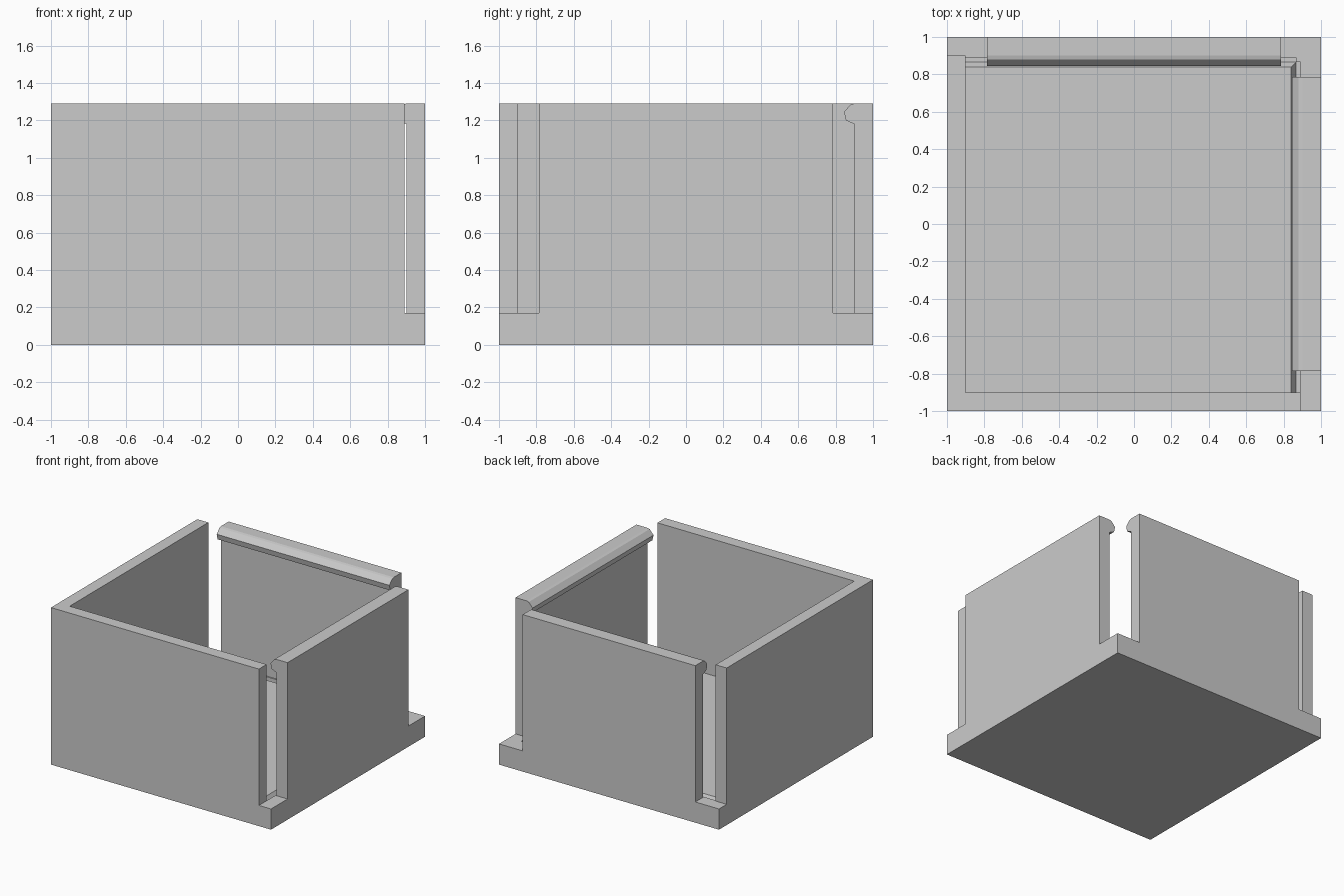
import bpy, bmesh
from mathutils import Vector

cube = bpy.data.objects.get("Cube")
if cube:
    bpy.data.objects.remove(cube, do_unlink=True)

grey = bpy.data.materials.new("plain_grey")
grey.use_nodes = True
grey.diffuse_color = (0.6, 0.6, 0.6, 1)
grey.node_tree.nodes["Principled BSDF"].inputs["Base Color"].default_value = (0.6, 0.6, 0.6, 1)

HEIGHT, FLOOR, INNER, END = 1.29, 0.17, 0.9, 0.785


def prism(name, profile, axis, start, stop):
    """Extrude a 2D profile along an axis; for x and y the profile is (outward, z)."""
    place = {"x": lambda u, v, t: (t, u, v),
             "y": lambda u, v, t: (u, t, v),
             "z": lambda u, v, t: (u, v, t)}[axis]
    bm = bmesh.new()
    face = bm.faces.new([bm.verts.new(place(u, v, start)) for u, v in profile])
    moved = bmesh.ops.extrude_face_region(bm, geom=[face])["geom"]
    offset = Vector(place(0, 0, stop - start))
    bmesh.ops.translate(bm, vec=offset, verts=[g for g in moved if isinstance(g, bmesh.types.BMVert)])
    bmesh.ops.recalc_face_normals(bm, faces=bm.faces)
    mesh = bpy.data.meshes.new(name)
    bm.to_mesh(mesh)
    bm.free()
    mesh.materials.append(grey)
    obj = bpy.data.objects.new(name, mesh)
    bpy.context.collection.objects.link(obj)
    return obj


def block(name, x0, x1, y0, y1, z0, z1):
    return prism(name, [(x0, y0), (x1, y0), (x1, y1), (x0, y1)], "z", z0, z1)


def cut(target, cutter):
    mod = target.modifiers.new("cut", "BOOLEAN")
    mod.operation, mod.solver, mod.object = "DIFFERENCE", "EXACT", cutter
    bpy.context.view_layer.objects.active = target
    bpy.ops.object.modifier_apply(modifier=mod.name)
    bpy.data.objects.remove(cutter, do_unlink=True)


# Box body: hollow inside, open at three corners
body = block("box_body", -1, 1, -1, 1, 0, HEIGHT)
cut(body, block("cavity", -INNER, INNER, -INNER, INNER, FLOOR, 2))
slots = [(-1.1, -END, INNER, 1.1),
         (END, 1.1, INNER, 1.1),
         (INNER, 1.1, END, 1.1),
         (0.89, 1.1, -1.1, -END)]
for x0, x1, y0, y1 in slots:
    cut(body, block("corner_slot", x0, x1, y0, y1, FLOOR, 2))

# Shallow grooves in the floor along the two clip walls
groove = [(0.84, FLOOR + 0.001), (0.865, 0.13), (0.89, 0.13), (0.89, FLOOR + 0.001)]
for axis in "xy":
    cut(body, prism("floor_groove", groove, axis, -INNER, 0.865))

# Snap ridges at the top of the back and right walls
ridge = [(INNER, HEIGHT), (0.88, 1.285), (0.845, 1.245), (0.855, 1.2), (INNER, 1.18)]
prism("back_snap_ridge", ridge, "x", -END, END)
prism("right_snap_ridge", ridge, "y", -END, END)
